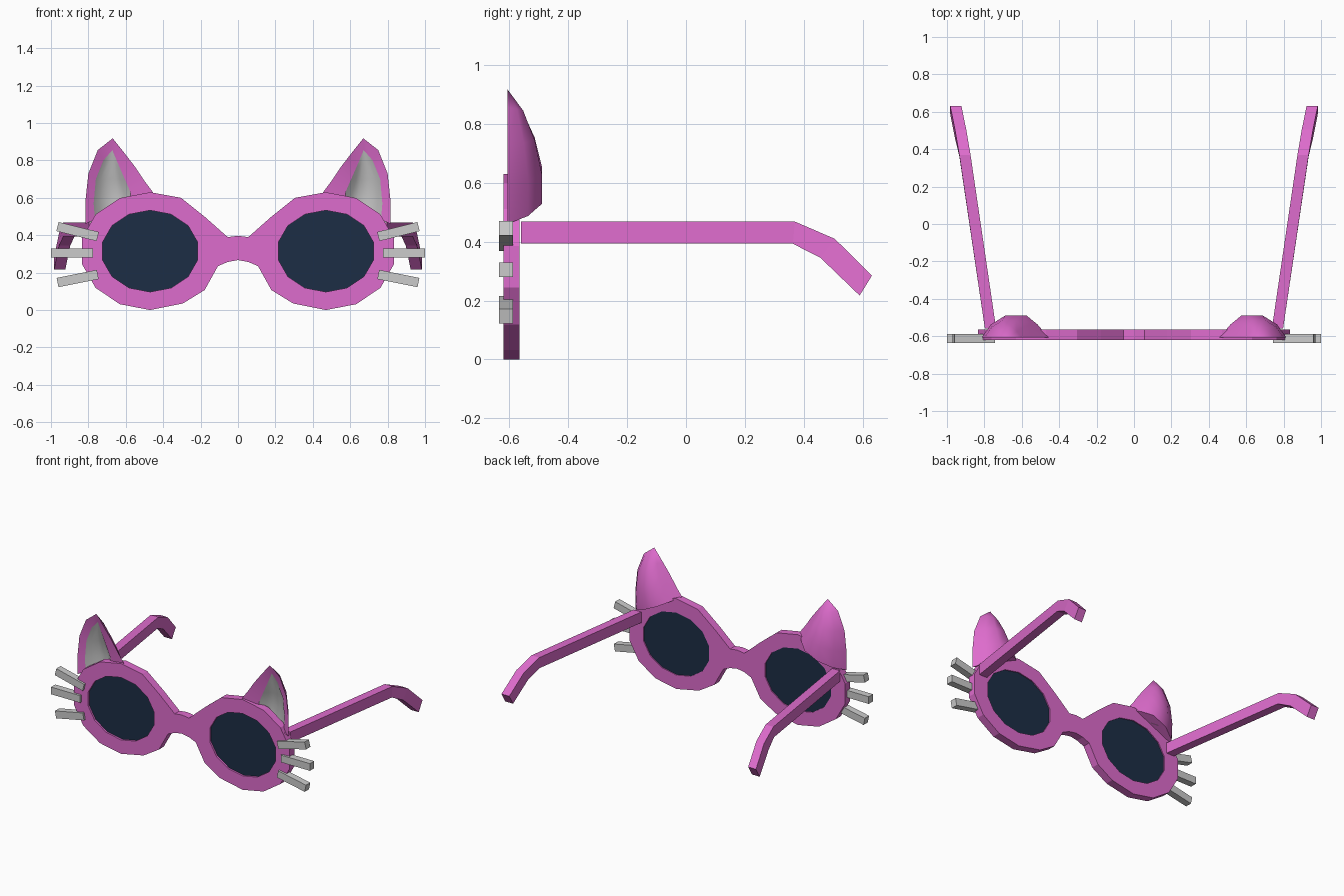
import bpy, bmesh, math
from mathutils import Vector

if "Cube" in bpy.data.objects:
    bpy.data.objects.remove(bpy.data.objects["Cube"])


def material(name, color):
    m = bpy.data.materials.new(name)
    m.diffuse_color = (*color, 1)
    m.use_nodes = True
    m.node_tree.nodes["Principled BSDF"].inputs["Base Color"].default_value = m.diffuse_color
    return m


PINK = material("pink_plastic", (0.73, 0.15, 0.61))
DARK = material("dark_lens", (0.012, 0.027, 0.06))
CX, CZ = 0.47, 0.315          # lens centre


def finish(bm, name, mat=None, recalc=True, smooth=False):
    bmesh.ops.remove_doubles(bm, verts=bm.verts, dist=0.0005)
    if recalc:
        bmesh.ops.recalc_face_normals(bm, faces=bm.faces)
    me = bpy.data.meshes.new(name)
    bm.to_mesh(me)
    bm.free()
    ob = bpy.data.objects.new(name, me)
    bpy.context.collection.objects.link(ob)
    if mat:
        me.materials.append(mat)
    if smooth:
        bpy.ops.object.select_all(action='DESELECT')
        ob.select_set(True)
        bpy.context.view_layer.objects.active = ob
        bpy.ops.object.shade_smooth_by_angle(angle=math.radians(40))
    return ob


def plate(name, loops, y0, y1, mat):
    """Flat plate in xz, first loop is the outline, the others are holes."""
    bm = bmesh.new()
    for loop in loops:
        vs = [bm.verts.new((x, y0, z)) for x, z in loop]
        for a, b in zip(vs, vs[1:] + vs[:1]):
            bm.edges.new((a, b))
    bmesh.ops.triangle_fill(bm, use_beauty=True, edges=bm.edges[:], normal=(0, -1, 0))
    bmesh.ops.dissolve_limit(bm, angle_limit=0.01, verts=bm.verts[:], edges=bm.edges[:])
    ext = bmesh.ops.extrude_face_region(bm, geom=bm.faces[:], use_keep_orig=True)
    moved = [g for g in ext["geom"] if isinstance(g, bmesh.types.BMVert)]
    bmesh.ops.translate(bm, verts=moved, vec=(0, y1 - y0, 0))
    return finish(bm, name, mat)


def oval(s, rx, rz, steps=range(14)):
    return [(s * (CX + rx * math.sin(k * math.tau / 14)),
             CZ + rz * math.cos(k * math.tau / 14)) for k in steps]


def sweep(name, sections, mat=None):
    """Loft between four-cornered sections and cap the ends."""
    bm = bmesh.new()
    rings = [[bm.verts.new(p) for p in sec] for sec in sections]
    for r, q in zip(rings, rings[1:]):
        for i in range(4):
            bm.faces.new((r[i], r[(i + 1) % 4], q[(i + 1) % 4], q[i]))
    bm.faces.new(rings[0])
    bm.faces.new(rings[-1])
    return finish(bm, name, mat)


# Frame: two 14-sided rims joined by a bridge
half = [(0.055, 0.39), (0.176, 0.497), (0.305, 0.6)]
half += oval(1, 0.373, 0.315, range(0, 8))
half += [(0.295, 0.035), (0.178, 0.107), (0.107, 0.235), (0.055, 0.257)]
outline = [(0, 0.397)] + half + [(0, 0.267)] + [(-x, z) for x, z in reversed(half)]
plate("frame", [outline, oval(1, 0.26, 0.218), oval(-1, 0.26, 0.218)], -0.62, -0.565, PINK)

# Ear profiles: inner-side point, outer-side point, depth (tip to base)
SHELL = [((0.67, 0.918), (0.67, 0.918), 0), ((0.60, 0.83), (0.75, 0.855), 0.054),
         ((0.55, 0.765), (0.80, 0.73), 0.093), ((0.50, 0.69), (0.815, 0.59), 0.117),
         ((0.455, 0.63), (0.815, 0.46), 0.117)]
HOLLOW = [((0.672, 0.855), (0.672, 0.855), 0), ((0.636, 0.77), (0.72, 0.80), 0.015),
          ((0.605, 0.70), (0.76, 0.70), 0.04), ((0.575, 0.63), (0.772, 0.57), 0.06),
          ((0.575, 0.572), (0.765, 0.485), 0.06)]
ARC = [(0, 0), (0.17, 0.6), (0.33, 1), (0.6, 1), (0.84, 0.6), (1, 0)]


def arc_grid(bm, rows, s, y):
    grid = []
    for a, b, depth in rows:
        grid.append([bm.verts.new((s * (a[0] + (b[0] - a[0]) * t), y + depth * d,
                                   a[1] + (b[1] - a[1]) * t)) for t, d in ARC])
    for r, q in zip(grid, grid[1:]):
        for i in range(len(ARC) - 1):
            bm.faces.new((r[i], r[i + 1], q[i + 1], q[i]))
    return grid


def ear(s, side):
    # Pink shell with rim and flat underside
    bm = bmesh.new()
    grid = arc_grid(bm, SHELL, s, -0.607)
    for k in (0, 1):
        edge = [bm.verts.new((s * row[k][0], -0.587, row[k][1])) for row in HOLLOW]
        for i in range(4):
            g = -k
            bm.faces.new((grid[i][g], grid[i + 1][g], edge[i + 1], edge[i]))
    bm.faces.new(grid[-1])
    finish(bm, side + "_ear", PINK, smooth=True)
    # Pale hollow inside, facing forward
    bm = bmesh.new()
    arc_grid(bm, HOLLOW, s, -0.587)
    bm.normal_update()
    if sum(f.normal.y for f in bm.faces) > 0:
        bmesh.ops.reverse_faces(bm, faces=bm.faces[:])
    finish(bm, side + "_ear_inside", None, recalc=False, smooth=True)


def whisker(name, s, p, q):
    p, q = Vector((s * p[0], p[1])), Vector((s * q[0], q[1]))
    d = (q - p).normalized() * 0.025
    n = Vector((-d.y, d.x))
    secs = []
    for c in (p, q):
        u, v = c + n, c - n
        secs.append([(u.x, -0.635, u.y), (v.x, -0.635, v.y),
                     (v.x, -0.588, v.y), (u.x, -0.588, u.y)])
    sweep(name, secs)


# Temple arm stations: centre x, top (y, z), bottom (y, z)
ARM = [(0.767, (-0.56, 0.468), (-0.56, 0.393)), (0.904, (0.37, 0.468), (0.363, 0.393)),
       (0.927, (0.505, 0.41), (0.457, 0.345)), (0.953, (0.632, 0.285), (0.59, 0.217))]

for s, side in ((1, "right"), (-1, "left")):
    plate(side + "_lens", [oval(s, 0.262, 0.22)], -0.607, -0.572, DARK)
    ear(s, side)
    whisker(side + "_whisker_top", s, (0.75, 0.393), (0.965, 0.446))
    whisker(side + "_whisker_middle", s, (0.775, 0.305), (1.0, 0.305))
    whisker(side + "_whisker_bottom", s, (0.75, 0.19), (0.965, 0.147))
    sweep(side + "_temple_arm",
          [[(s * (x - 0.03), *t), (s * (x + 0.03), *t),
            (s * (x + 0.03), *b), (s * (x - 0.03), *b)] for x, t, b in ARM], PINK)
